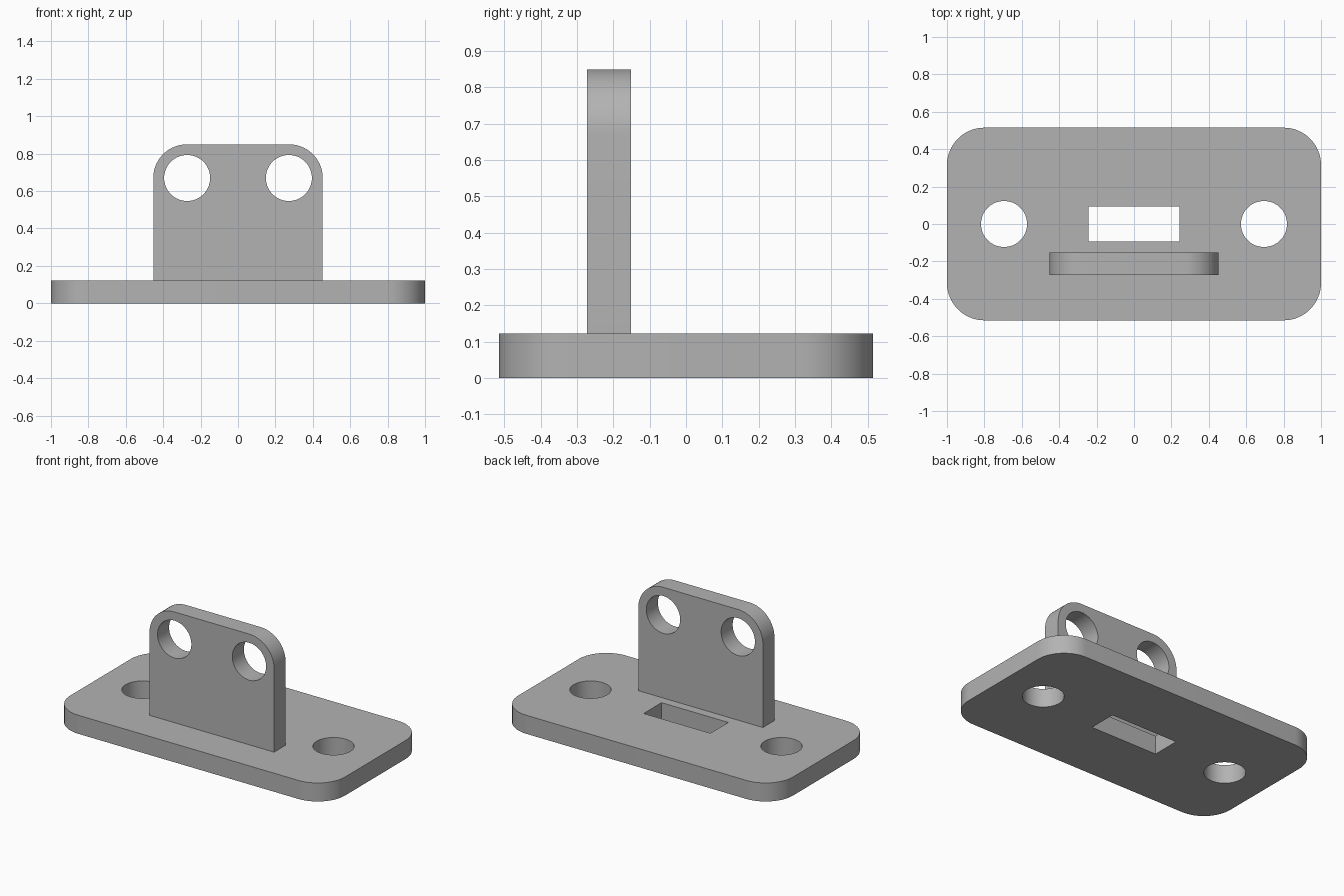
import bpy
import bmesh
from math import cos, sin, pi
from mathutils import Matrix, Vector

cube = bpy.data.objects.get("Cube")
if cube:
    bpy.data.objects.remove(cube, do_unlink=True)

BASE_T = 0.122      # base thickness
HOLE_R = 0.123      # radius of all round holes
STEPS = 16          # segments per rounded corner

grey = bpy.data.materials.new("plain grey")
grey.use_nodes = True
grey.diffuse_color = (0.45, 0.45, 0.45, 1)
grey.node_tree.nodes["Principled BSDF"].inputs["Base Color"].default_value = (0.45, 0.45, 0.45, 1)


def arc(cx, cy, r, quarter):
    """Points of a quarter circle, counted counter-clockwise from +x."""
    angles = [(quarter + i / STEPS) * pi / 2 for i in range(STEPS + 1)]
    return [(cx + r * cos(a), cy + r * sin(a)) for a in angles]


def prism(name, outline, depth, matrix=Matrix()):
    """Extrude a flat outline along its local z."""
    bm = bmesh.new()
    face = bm.faces.new([bm.verts.new((x, y, 0)) for x, y in outline])
    top = bmesh.ops.extrude_face_region(bm, geom=[face])["geom"]
    verts = [v for v in top if isinstance(v, bmesh.types.BMVert)]
    bmesh.ops.translate(bm, verts=verts, vec=Vector((0, 0, depth)))
    bmesh.ops.recalc_face_normals(bm, faces=bm.faces)
    bm.transform(matrix)
    mesh = bpy.data.meshes.new(name)
    bm.to_mesh(mesh)
    bm.free()
    mesh.materials.append(grey)
    obj = bpy.data.objects.new(name, mesh)
    bpy.context.collection.objects.link(obj)
    return obj


def circle(cx, cy, r):
    return [p for q in range(4) for p in arc(cx, cy, r, q)[:-1]]


def combine(target, tool, operation):
    """Apply a boolean and remove the tool object."""
    mod = target.modifiers.new("boolean", "BOOLEAN")
    mod.operation = operation
    mod.solver = "EXACT"
    mod.object = tool
    bpy.context.view_layer.objects.active = target
    bpy.ops.object.modifier_apply(modifier=mod.name)
    bpy.data.objects.remove(tool, do_unlink=True)


# Base plate with four rounded corners
hx, hy, r = 1.0, 0.515, 0.2
outline = (arc(hx - r, hy - r, r, 0) + arc(r - hx, hy - r, r, 1)
           + arc(r - hx, r - hy, r, 2) + arc(hx - r, r - hy, r, 3))
bracket = prism("bracket", outline, BASE_T)

# Upright plate with rounded top corners, rooted inside the base
w, top, r = 0.453, 0.85, 0.18
upright_frame = Matrix.Translation((0, -0.152, 0)) @ Matrix.Rotation(pi / 2, 4, "X")
outline = [(-w, 0.06), (w, 0.06)] + arc(w - r, top - r, r, 0) + arc(r - w, top - r, r, 1)
combine(bracket, prism("upright_plate", outline, 0.12, upright_frame), "UNION")

# Round holes in the base and the upright
below = Matrix.Translation((0, 0, -0.1))
behind = upright_frame @ below
for side in (-1, 1):
    combine(bracket, prism("base_hole", circle(side * 0.695, 0, HOLE_R), 0.4, below), "DIFFERENCE")
    combine(bracket, prism("upright_hole", circle(side * 0.272, top - r, HOLE_R), 0.4, behind), "DIFFERENCE")

# Rectangular slot behind the upright
sx, sy = 0.243, 0.093
slot = [(-sx, -sy), (sx, -sy), (sx, sy), (-sx, sy)]
combine(bracket, prism("slot", slot, 0.4, below), "DIFFERENCE")

# Smooth the rounded walls, keep the edges crisp
bpy.ops.object.select_all(action="DESELECT")
bracket.select_set(True)
bpy.context.view_layer.objects.active = bracket
bpy.ops.object.shade_smooth_by_angle(angle=pi / 6)
